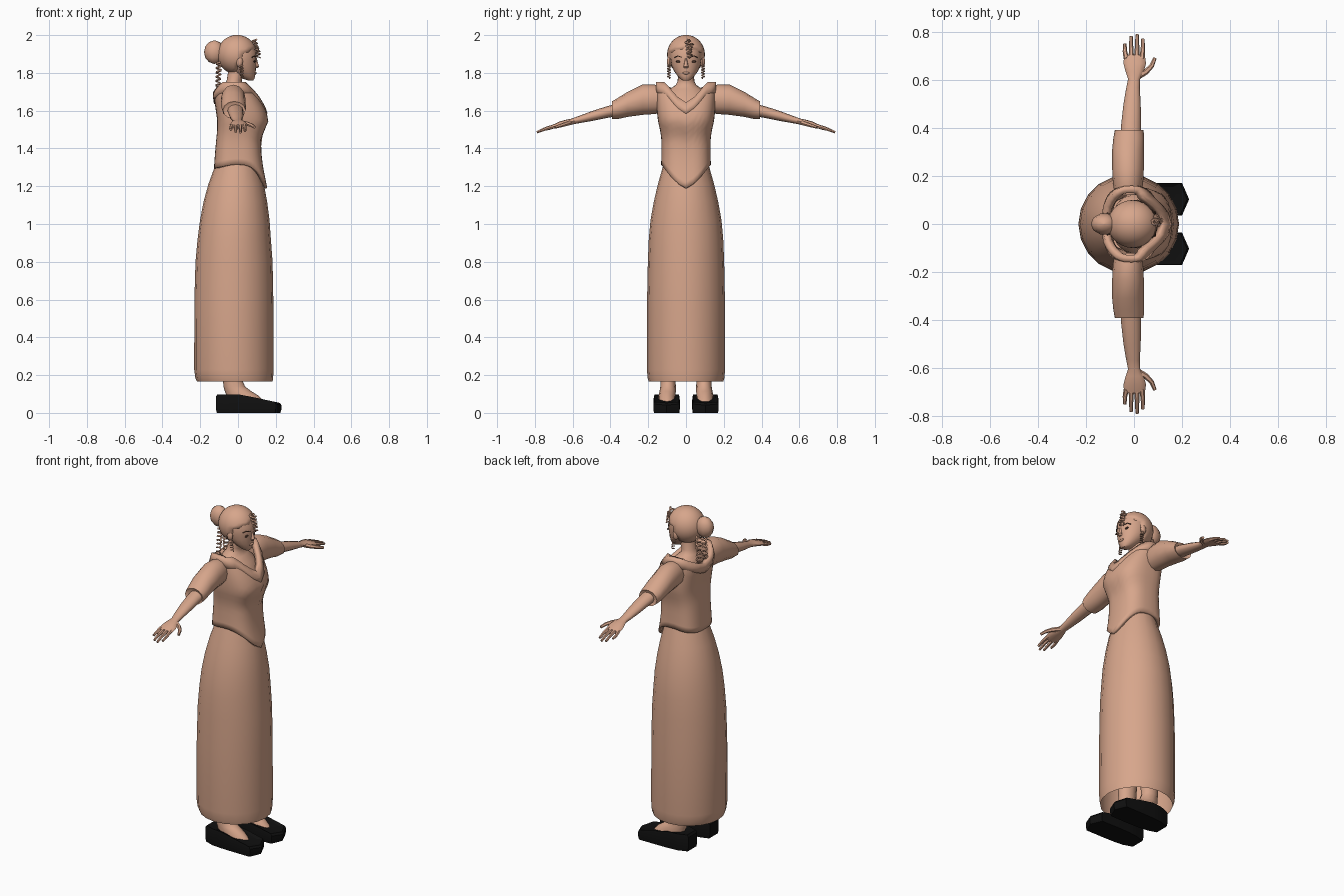
import bpy, bmesh, math
from mathutils import Vector

if "Cube" in bpy.data.objects:
    bpy.data.objects.remove(bpy.data.objects["Cube"])


def material(name, col):
    m = bpy.data.materials.new(name)
    m.diffuse_color = (*col, 1)
    m.use_nodes = True
    m.node_tree.nodes["Principled BSDF"].inputs["Base Color"].default_value = m.diffuse_color
    return m


TAN = material("tan", (0.68, 0.38, 0.26))
BLACK = material("black", (0.005, 0.005, 0.005))
DARK = material("dark_brown", (0.06, 0.03, 0.02))


def finish(ob, mat=TAN, mirror=False, angle=45):
    ob.data.materials.clear()
    ob.data.materials.append(mat)
    bpy.ops.object.select_all(action='DESELECT')
    ob.select_set(True)
    bpy.context.view_layer.objects.active = ob
    bpy.ops.object.shade_smooth_by_angle(angle=math.radians(angle))
    if mirror:
        ob.modifiers.new("mirror", 'MIRROR').use_axis = (False, True, False)
    return ob


def loft(name, rings, caps=(True, True), **kw):
    bm = bmesh.new()
    vs = [[bm.verts.new(p) for p in r] for r in rings]
    n = len(vs[0])
    for a, b in zip(vs, vs[1:]):
        for i in range(n):
            j = (i + 1) % n
            bm.faces.new((a[i], a[j], b[j], b[i]))
    if caps[0]:
        bm.faces.new(vs[0][::-1])
    if caps[1]:
        bm.faces.new(vs[-1])
    bmesh.ops.recalc_face_normals(bm, faces=bm.faces)
    me = bpy.data.meshes.new(name)
    bm.to_mesh(me)
    bm.free()
    ob = bpy.data.objects.new(name, me)
    bpy.context.collection.objects.link(ob)
    return finish(ob, **kw)


def spow(v, p):
    return math.copysign(abs(v) ** p, v)


def tube(name, stations, axis='z', n=16, p=1.0, caps=(True, True), **kw):
    # station: position along axis, two centre coordinates, two radii
    rings = []
    for t, c1, c2, r1, r2 in stations:
        ring = []
        for i in range(n):
            a = 2 * math.pi * i / n
            u, v = c1 + r1 * spow(math.cos(a), p), c2 + r2 * spow(math.sin(a), p)
            ring.append((u, v, t) if axis == 'z' else (u, t, v))
        rings.append(ring)
    return loft(name, rings, caps, **kw)


def cord(name, pts, r, taper=1.0, res=1, **kw):
    cu = bpy.data.curves.new(name, 'CURVE')
    cu.dimensions = '3D'
    cu.bevel_depth, cu.bevel_resolution, cu.use_fill_caps = r, res, True
    sp = cu.splines.new('POLY')
    sp.points.add(len(pts) - 1)
    for i, q in enumerate(pts):
        sp.points[i].co = (*q, 1)
        sp.points[i].radius = 1 + (taper - 1) * i / (len(pts) - 1)
    ob = bpy.data.objects.new(name, cu)
    bpy.context.collection.objects.link(ob)
    bpy.ops.object.select_all(action='DESELECT')
    ob.select_set(True)
    bpy.context.view_layer.objects.active = ob
    bpy.ops.object.convert(target='MESH')
    return finish(bpy.context.view_layer.objects.active, **kw)


def ringlet(name, a, b, r, turns, **kw):
    a, b = Vector(a), Vector(b)
    n = turns * 7
    pts = [a.lerp(b, i / n) + Vector((r * math.cos(i * 2 * math.pi / 7), r * math.sin(i * 2 * math.pi / 7), 0))
           for i in range(n + 1)]
    return cord(name, pts, r * 0.55, taper=0.6, res=0, **kw)


def ball(name, c, r, seg=14, rings=10, **kw):
    st = []
    for k in range(rings + 1):
        a = math.pi * (0.02 + 0.96 * k / rings) - math.pi / 2
        st.append((c[2] + r[2] * math.sin(a), c[0], c[1], r[0] * math.cos(a), r[1] * math.cos(a)))
    return tube(name, st, n=seg, **kw)


# bodice profile: height, front x, back x, half width
PROFILE = [(1.18, .157, -.13, .135), (1.30, .133, -.127, .132), (1.37, .124, -.122, .13),
           (1.45, .122, -.115, .13), (1.50, .142, -.11, .138), (1.55, .163, -.11, .15),
           (1.62, .14, -.12, .155), (1.69, .10, -.13, .155), (1.76, .04, -.10, .155)]


def body_at(z):
    for a, b in zip(PROFILE, PROFILE[1:]):
        if z <= b[0]:
            t = (z - a[0]) / (b[0] - a[0])
            return [u + (v - u) * t for u, v in zip(a[1:], b[1:])]
    return PROFILE[-1][1:]


def hem(a):
    s = abs(math.sin(a))
    return 1.19 + .125 * s if math.cos(a) > 0 else 1.315 - .02 * abs(math.cos(a))


def neckline(a):
    s = abs(math.sin(a))
    return 1.64 + .11 * min(1, s / .6) if math.cos(a) > 0 else 1.69 + .06 * min(1, s / .8)


def shell(name, low, high, rows, off, thick):
    rings = []
    for k in range(rows + 1):
        ring = []
        for i in range(36):
            a = 2 * math.pi * i / 36
            z = low(a) + (high(a) - low(a)) * k / rows
            f, b, w = body_at(z)
            c = math.cos(a)
            ring.append((-.01 + (((f if c > 0 else -b) + off) + (.01 if c > 0 else -.01)) * spow(c, .72),
                         (w + off) * spow(math.sin(a), .72), z))
        rings.append(ring)
    ob = loft(name, rings, (False, False))
    m = ob.modifiers.new("cloth", 'SOLIDIFY')
    m.thickness, m.offset = thick, -1
    return ob


shell("bodice", hem, neckline, 14, 0, .02)
shell("collar", lambda a: neckline(a) - .055, lambda a: neckline(a) + .003, 2, .005, .03)

# skirt, open at the hem
tube("skirt", [(.165, -.017, 0, .2, .197), (.185, -.02, 0, .206, .203), (.23, -.022, 0, .21, .207),
               (.6, -.022, 0, .209, .206), (.8, -.021, 0, .204, .202), (.92, -.02, 0, .194, .197),
               (1.02, -.017, 0, .184, .188), (1.12, -.014, 0, .168, .17), (1.21, -.01, 0, .147, .149),
               (1.32, -.005, 0, .112, .118)], n=20, caps=(False, True))

# chest and neck
tube("chest_and_neck", [(1.5, .015, 0, .11, .12), (1.62, .01, 0, .105, .13), (1.68, -.01, 0, .085, .12),
                        (1.715, -.022, 0, .062, .085), (1.735, -.025, 0, .045, .055),
                        (1.76, -.02, 0, .04, .043), (1.82, -.005, 0, .045, .045)])

# puffed sleeves, arms and hands
tube("sleeve", [(.12, -.025, 1.66, .055, .07), (.17, -.025, 1.66, .063, .078), (.23, -.025, 1.658, .066, .08),
                (.31, -.025, 1.633, .066, .066), (.36, -.022, 1.612, .064, .056), (.392, -.02, 1.602, .06, .047),
                (.385, -.02, 1.602, .048, .036)], axis='y', n=12, mirror=True)
tube("forearm_and_palm", [(.34, -.015, 1.61, .043, .034), (.42, -.012, 1.592, .041, .031),
                          (.5, -.008, 1.571, .036, .026), (.57, -.004, 1.552, .028, .019),
                          (.605, 0, 1.542, .025, .016), (.635, .003, 1.535, .038, .017),
                          (.67, .003, 1.526, .047, .016), (.705, .002, 1.515, .043, .011)],
     axis='y', n=12, mirror=True)
for nm, x0, x1, tip in (("little_finger", -.032, -.038, .752), ("ring_finger", -.011, -.012, .783),
                        ("middle_finger", .011, .013, .79), ("index_finger", .033, .037, .772)):
    cord(nm, [(x0, .69, 1.52), (x1, (tip + .69) / 2, 1.507), (x1, tip, 1.517 - .35 * (tip - .7))],
         .0115, taper=.6, mirror=True)
cord("thumb", [(.015, .615, 1.537), (.05, .635, 1.53), (.074, .66, 1.522), (.087, .692, 1.512)],
     .014, taper=.55, mirror=True)

# legs and shoes
tube("leg", [(.06, .04, .1, .1, .045), (.09, .025, .1, .085, .045), (.115, 0, .097, .07, .043),
             (.14, -.02, .095, .057, .041), (.18, -.03, .095, .05, .04), (.45, -.035, .095, .06, .055),
             (.9, -.02, .085, .075, .07)], n=12, mirror=True)
OUT = [(-.117, .06), (-.117, .145), (-.06, .165), (0, .17), (.09, .172), (.2, .172), (.23, .103),
       (.2, .035), (.09, .033), (0, .035), (-.06, .042)]


def sole(k, z):
    return [(.05 + (x - .05) * k, .103 + (y - .103) * k, z(x)) for x, y in OUT]


def top(x):
    return .098 if x < .01 else .098 - .045 * (x - .01) / .22


loft("shoe", [sole(.97, lambda x: 0), sole(1, lambda x: .02), sole(1, lambda x: top(x) - .012), sole(.95, top),
              sole(.75, lambda x: top(x) - .005)], mat=BLACK, mirror=True, angle=30)

# head
tube("head", [(1.76, .066, 0, .014, .018), (1.768, .058, 0, .029, .03), (1.785, .045, 0, .046, .046),
              (1.81, .03, 0, .064, .064), (1.84, .015, 0, .082, .077), (1.87, .008, 0, .091, .083),
              (1.91, .006, 0, .093, .085), (1.96, 0, 0, .075, .068)], n=20)
hair = ball("hair", (-.005, 0, 1.897), (.105, .1, .104), seg=28, rings=20)
c = Vector((-.005, 0, 1.897))
for v in hair.data.vertices:
    # sink the hair into the head over the face and under the jaw
    d = v.co - c
    if d.x > .045 - .5 * max(0, -d.z) and d.z < .035 - .3 * abs(d.y):
        v.co = c + d * .72
ball("bun", (-.125, 0, 1.91), (.055, .045, .062), seg=10, rings=6)
ball("ear", (.008, .088, 1.86), (.018, .013, .03), seg=8, rings=6, mirror=True)

# face details
tube("nose", [(1.825, .095, 0, .008, .01), (1.834, .1, 0, .012, .014), (1.845, .098, 0, .01, .01),
              (1.885, .09, 0, .008, .006)], n=8)
ball("lips", (.091, 0, 1.799), (.008, .02, .007), seg=10, rings=6)
ball("eye", (.087, .04, 1.86), (.005, .016, .006), seg=10, rings=6, mat=DARK, mirror=True)
cord("eyebrow", [(.095, .02, 1.882), (.087, .045, 1.89), (.074, .06, 1.882)], .0025, mat=DARK, mirror=True)

# ringlets
ringlet("back_ringlet", (-.1, .025, 1.86), (-.108, .033, 1.70), .012, 7, mirror=True)
ringlet("side_ringlet", (.015, .09, 1.84), (.025, .09, 1.77), .008, 5, mirror=True)
ringlet("forehead_ringlet", (.085, .008, 1.975), (.107, .022, 1.88), .012, 5)
ringlet("forehead_ringlet_small", (.09, .03, 1.955), (.112, .012, 1.90), .009, 4)
